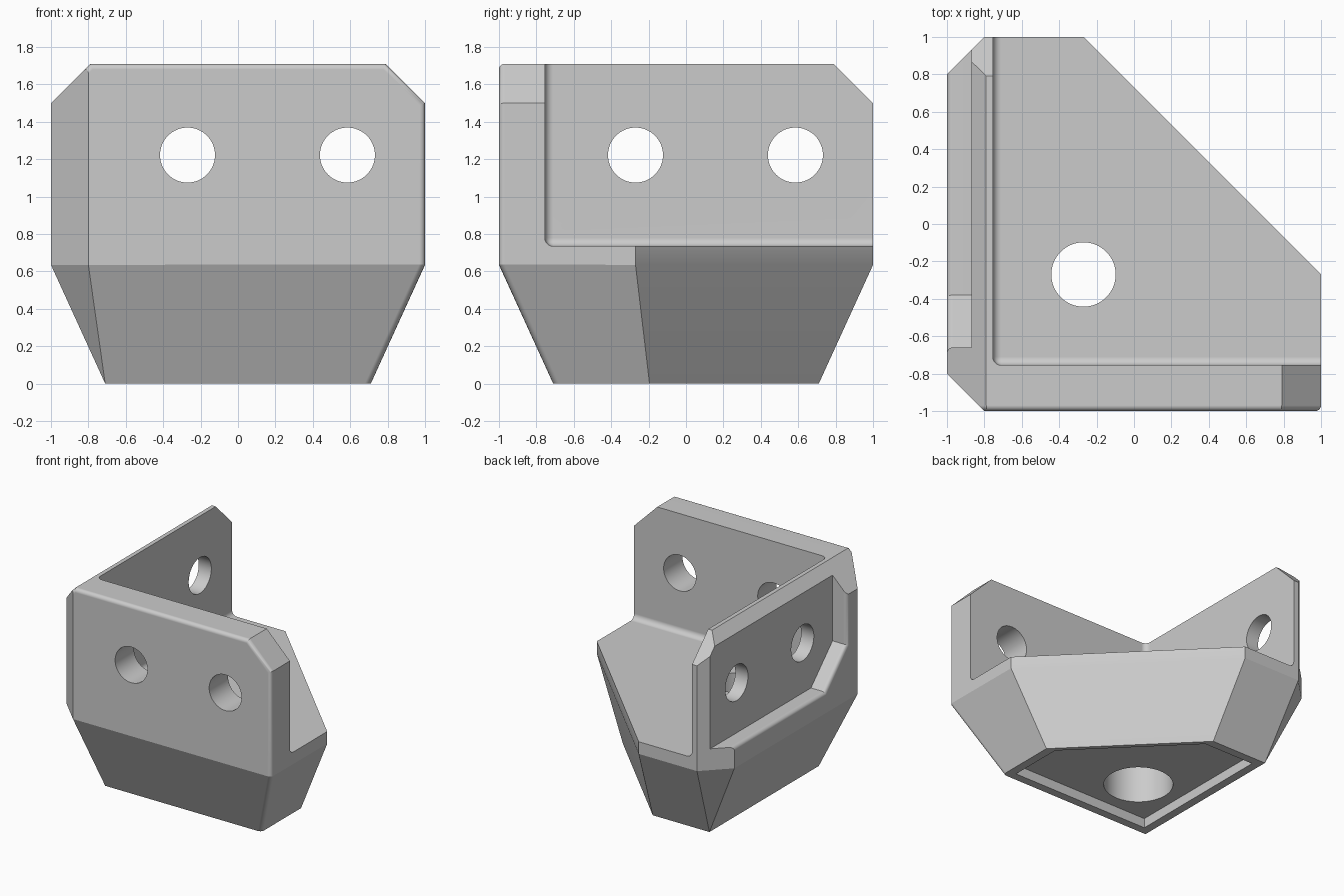
import bpy, bmesh, math
from mathutils import Vector, Matrix

if "Cube" in bpy.data.objects:
    bpy.data.objects.remove(bpy.data.objects["Cube"], do_unlink=True)

TOP, FOLD, FLOOR, INNER = 1.71, 0.635, 0.735, -0.755

grey = bpy.data.materials.new("light_grey")
grey.use_nodes = True
grey.diffuse_color = (0.6, 0.6, 0.6, 1)
grey.node_tree.nodes["Principled BSDF"].inputs["Base Color"].default_value = (0.6, 0.6, 0.6, 1)


def make_object(name, bm):
    bmesh.ops.recalc_face_normals(bm, faces=bm.faces)
    mesh = bpy.data.meshes.new(name)
    bm.to_mesh(mesh)
    bm.free()
    mesh.materials.append(grey)
    obj = bpy.data.objects.new(name, mesh)
    bpy.context.collection.objects.link(obj)
    return obj


def box(low, high):
    bm = bmesh.new()
    bmesh.ops.create_cube(bm, size=1)
    low, high = Vector(low), Vector(high)
    for v in bm.verts:
        v.co = (low + high) / 2 + v.co * (high - low)
    return bm


def slice_off(bm, point, normal):
    """Cut a convex solid by a plane and cap it."""
    geom = bm.verts[:] + bm.edges[:] + bm.faces[:]
    cut = bmesh.ops.bisect_plane(bm, geom=geom, dist=1e-5, plane_co=point,
                                 plane_no=Vector(normal).normalized(), clear_outer=True)
    edges = [e for e in cut["geom_cut"] if isinstance(e, bmesh.types.BMEdge)]
    bmesh.ops.holes_fill(bm, edges=edges, sides=0)
    bmesh.ops.remove_doubles(bm, verts=bm.verts, dist=1e-4)


def loft(name, rings):
    """Closed solid through rings with equal point counts."""
    bm = bmesh.new()
    loops = [[bm.verts.new(p) for p in ring] for ring in rings]
    for a, b in zip(loops, loops[1:]):
        for i in range(len(a)):
            j = (i + 1) % len(a)
            bm.faces.new((a[i], a[j], b[j], b[i]))
    bm.faces.new(loops[0])
    bm.faces.new(loops[-1])
    return make_object(name, bm)


def drill(name, centre, radius, depth, axis):
    bm = bmesh.new()
    turn = Vector((0, 0, 1)).rotation_difference(Vector(axis)).to_matrix().to_4x4()
    bmesh.ops.create_cone(bm, cap_ends=True, segments=64, radius1=radius, radius2=radius,
                          depth=depth, matrix=Matrix.Translation(centre) @ turn)
    return make_object(name, bm)


# Outer block: chamfered above the fold, tapered below it
bm = box((-1, -1, 0), (1, 1, TOP))
for x, y in ((1, 0), (-1, 0), (0, 1), (0, -1)):
    slice_off(bm, (x, y, FOLD), (x, y, -0.29 / FOLD))
for x, y, reach, low in ((-1, -1, 1.8, 1.42), (-1, 1, 1.8, 1.42), (1, 1, 0.73, 0.515)):
    at = Vector((x, y, 0)) * reach / 2 + Vector((0, 0, FOLD))
    slice_off(bm, at, (x, y, 0))
    slice_off(bm, at, (x, y, -(reach - low) / FOLD))
for x, y in ((1, 0), (-1, 0), (0, 1)):
    slice_off(bm, (x, y, 1.5), (x, y, 1))

# Rounded rim of the front face
bm.normal_update()
rim = [e for e in bm.edges
       if all(v.co.y < -0.7 and v.co.x > -0.85 for v in e.verts)
       and max(v.co.z for v in e.verts) > 0.1
       and len(e.link_faces) == 2 and e.calc_face_angle() > math.radians(60)]
bmesh.ops.bevel(bm, geom=rim, offset=0.03, segments=5, profile=0.5, affect='EDGES')
bracket = make_object("corner_bracket", bm)

cutters = []

# Inner cavity with filleted corner
bm = box((INNER, INNER, FLOOR), (3, 3, 3))
inner = [e for e in bm.edges
         if sum(all(abs(v.co[k] - lim) < 1e-4 for v in e.verts)
                for k, lim in enumerate((INNER, INNER, FLOOR))) == 2]
bmesh.ops.bevel(bm, geom=inner, offset=0.045, segments=5, profile=0.5, affect='EDGES')
cutters.append(make_object("cavity_cutter", bm))


# Side recess with rounded mouth, open at the top and back
def recess_ring(x, e):
    return [(x, 2, 0.81 - e), (x, -0.38 - 0.41 * e, 0.81 - e),
            (x, -0.66 - e, 1.09 - 0.41 * e), (x, -0.66 - e, 2.5), (x, 2, 2.5)]


rings = [recess_ring(-0.87, 0)]
for i in range(6):
    t = i * math.pi / 10
    rings.append(recess_ring(-0.97 - 0.03 * math.sin(t), 0.03 * (1 - math.cos(t))))
rings.append(recess_ring(-1.2, 0.03))
cutters.append(loft("recess_cutter", rings))


# Shallow pocket under the base
def pocket_ring(z, a=0.64, b=-0.175):
    return [(-a, -a, z), (a, -a, z), (a, b, z), (b, a, z), (-a, a, z)]


cutters.append(loft("pocket_cutter", [pocket_ring(-0.2), pocket_ring(0.08)]))

# Bolt holes through both walls and the floor
for s in (-0.27, 0.585):
    cutters.append(drill("front_hole_cutter", (s, -0.9, 1.222), 0.147, 0.8, (0, 1, 0)))
    cutters.append(drill("side_hole_cutter", (-0.9, s, 1.222), 0.147, 0.8, (1, 0, 0)))
cutters.append(drill("floor_hole_cutter", (-0.27, -0.27, 0.5), 0.172, 1.6, (0, 0, 1)))
cutters.append(drill("counterbore_cutter", (-0.27, -0.27, 0.19), 0.265, 0.6, (0, 0, 1)))

# Apply the cuts
bpy.ops.object.select_all(action='DESELECT')
bpy.context.view_layer.objects.active = bracket
bracket.select_set(True)
for cutter in cutters:
    cutter.hide_render = True
    mod = bracket.modifiers.new("cut", 'BOOLEAN')
    mod.operation, mod.solver, mod.object = 'DIFFERENCE', 'EXACT', cutter
    bpy.ops.object.modifier_apply(modifier=mod.name)
    bpy.data.objects.remove(cutter, do_unlink=True)

bpy.ops.object.shade_smooth_by_angle(angle=math.radians(22))
weighted = bracket.modifiers.new("weighted_normals", 'WEIGHTED_NORMAL')
weighted.keep_sharp = True
